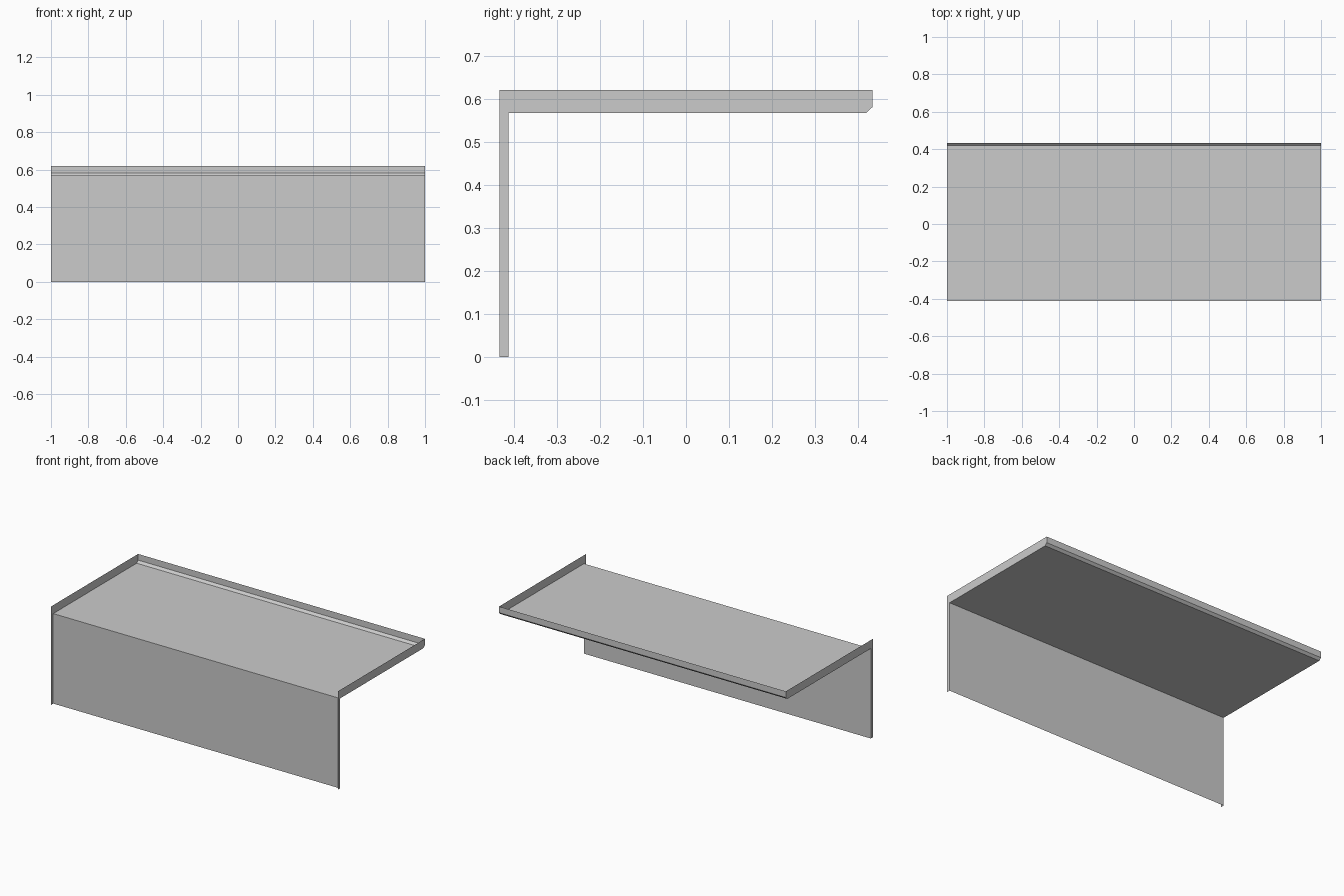
import bpy
import bmesh

default = bpy.data.objects.get("Cube")
if default:
    bpy.data.objects.remove(default, do_unlink=True)

# Single sheet-metal colour
metal = bpy.data.materials.new("plain_grey")
metal.use_nodes = True
grey = (0.6, 0.6, 0.6, 1.0)
metal.diffuse_color = grey
metal.node_tree.nodes["Principled BSDF"].inputs["Base Color"].default_value = grey

# Main dimensions
HALF_X, HALF_Y, TOP = 1.0, 0.4335, 0.62
PANEL_Y, SHELF_Z = -0.412, 0.567
CHAMFER_Y, CHAMFER_Z = 0.419, 0.581

# Folded sheet section (y, z), from the foot of the front panel to the shelf back
foot = (PANEL_Y, 0)
fold = (PANEL_Y, SHELF_Z)
shelf_back = (CHAMFER_Y, SHELF_Z)
lip_base = (HALF_Y, CHAMFER_Z)
lip_top = (HALF_Y, TOP)


def make_object(name, polygons):
    bm = bmesh.new()
    for points in polygons:
        bm.faces.new([bm.verts.new(p) for p in points])
    bmesh.ops.remove_doubles(bm, verts=bm.verts, dist=0.0001)
    mesh = bpy.data.meshes.new(name)
    bm.to_mesh(mesh)
    bm.free()
    mesh.materials.append(metal)
    obj = bpy.data.objects.new(name, mesh)
    bpy.context.scene.collection.objects.link(obj)
    return obj


def sheet(name, path):
    # Sweep a section path across the full width
    quads = []
    for a, b in zip(path, path[1:]):
        quads.append([(-HALF_X, *a), (HALF_X, *a), (HALF_X, *b), (-HALF_X, *b)])
    return make_object(name, quads)


# Front panel, shelf and chamfered back lip
sheet("front_panel", [foot, fold])
sheet("shelf", [fold, shelf_back])
sheet("back_lip", [shelf_back, lip_base, lip_top])

# L-shaped end flanges, split at the corner, facing outward
corner = (-HALF_Y, TOP)
upright = [(-HALF_Y, 0), foot, fold, corner]
arm = [corner, fold, shelf_back, lip_base, lip_top]
for name, side in (("left_flange", 1), ("right_flange", -1)):
    make_object(name, [[(side * HALF_X, y, z) for y, z in outline[::side]]
                       for outline in (upright, arm)])
